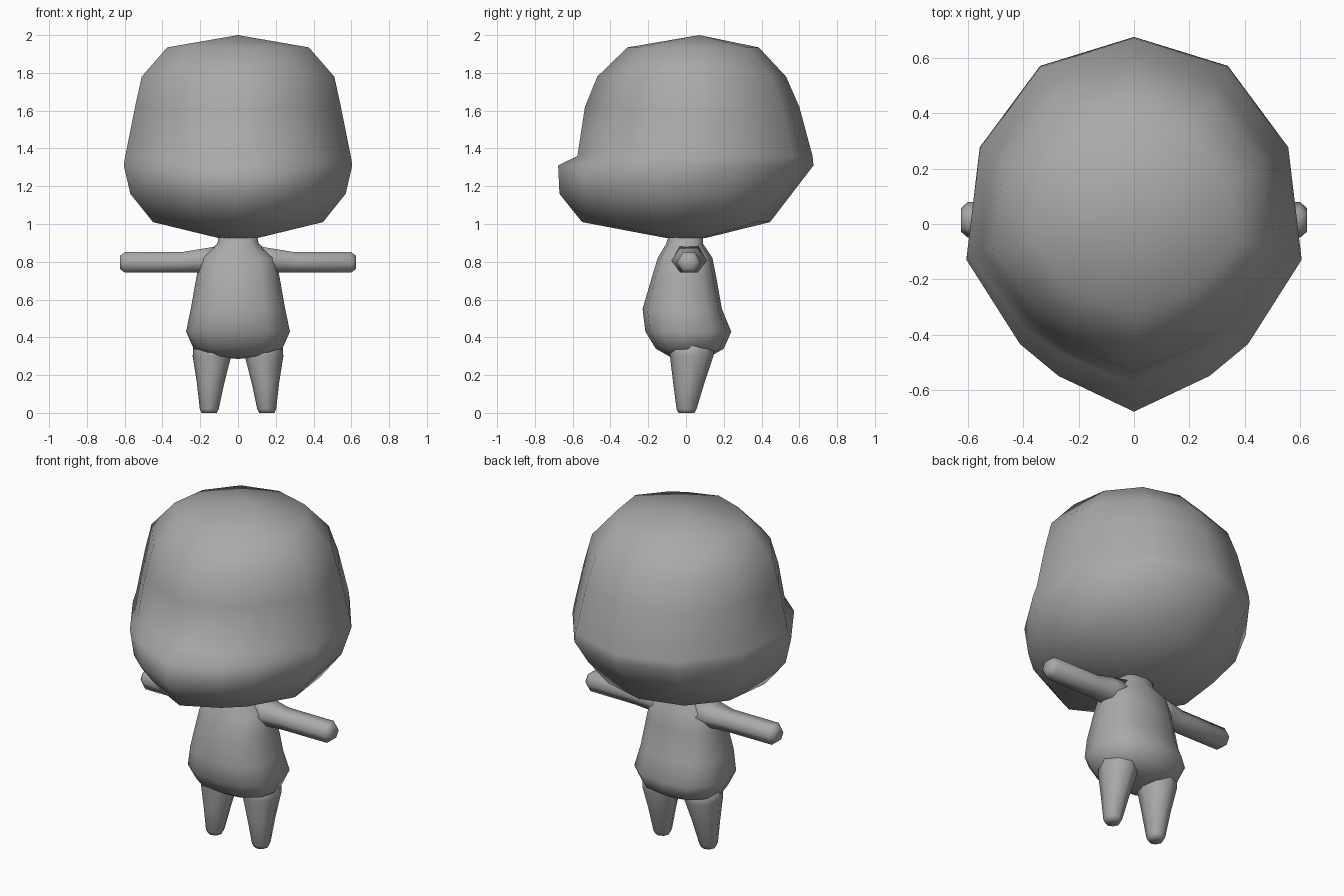
import bpy
import bmesh
from math import cos, sin, pi, copysign

cube = bpy.data.objects.get("Cube")
if cube:
    bpy.data.objects.remove(cube)

# One plain grey for the whole figure
grey = bpy.data.materials.new("plain_grey")
grey.use_nodes = True
colour = (0.4, 0.4, 0.4, 1)
grey.diffuse_color = colour
grey.node_tree.nodes["Principled BSDF"].inputs["Base Color"].default_value = colour


def loft(name, rings, start, end):
    """Skin a list of equal rings and close both ends with a fan to a point."""
    bm = bmesh.new()
    loops = [[bm.verts.new(p) for p in ring] for ring in rings]
    n = len(loops[0])
    for a, b in zip(loops, loops[1:]):
        for i in range(n):
            j = (i + 1) % n
            bm.faces.new((a[i], a[j], b[j], b[i]))
    for loop, tip in ((loops[0], start), (loops[-1], end)):
        t = bm.verts.new(tip)
        for i in range(n):
            bm.faces.new((loop[i], loop[(i + 1) % n], t))
    bmesh.ops.recalc_face_normals(bm, faces=bm.faces)
    mesh = bpy.data.meshes.new(name)
    bm.to_mesh(mesh)
    bm.free()
    mesh.materials.append(grey)
    mesh.shade_smooth()
    obj = bpy.data.objects.new(name, mesh)
    bpy.context.collection.objects.link(obj)
    return obj


def stretch(outline, z, half, front, back):
    """Fit a unit outline to a half width and to front and back depths."""
    return [(x * half, y * (back if y > 0 else -front), z) for x, y in outline]


def oval(n, power=1.0):
    """Unit outline; a power under one makes it boxier."""
    pts = [(cos(2 * pi * i / n), sin(2 * pi * i / n)) for i in range(n)]
    return [tuple(copysign(abs(c) ** power, c) if abs(c) > 1e-6 else 0 for c in p)
            for p in pts]


# Head: pointed front, widest just ahead of the middle
side = [(.45, -.81), (.68, -.64), (1, -.19), (.92, .41), (.56, .845)]
head_outline = [(0, -1)] + side + [(0, 1)] + [(-x, y) for x, y in reversed(side)]
head_rings = [  # height, half width, front, back
    (.925, .10, -.10, .10),
    (1.01, .45, -.55, .445),
    (1.16, .57, -.67, .56),
    (1.31, .605, -.677, .675),
    (1.36, .597, -.575, .67),
    (1.62, .545, -.535, .60),
    (1.78, .51, -.47, .53),
    (1.935, .375, -.31, .385),
]
loft("head", [stretch(head_outline, *r) for r in head_rings],
     (0, 0, .92), (0, .07, 2))

# Torso with neck, round belly and hips
torso_outline = oval(12, .8)
torso_rings = [
    (.30, .13, -.09, .13),
    (.34, .235, -.16, .20),
    (.43, .275, -.215, .24),
    (.55, .25, -.23, .19),
    (.72, .22, -.18, .16),
    (.82, .20, -.15, .14),
    (.895, .11, -.105, .09),
    (.94, .10, -.09, .09),
]
loft("torso", [stretch(torso_outline, *r) for r in torso_rings],
     (0, .02, .285), (0, 0, .94))

# Arms: hexagonal tubes that widen into the shoulders
hexagon = oval(6)
arm_rings = [  # distance out, depth radius, height radius, height
    (.10, .10, .085, .81),
    (.20, .09, .072, .805),
    (.30, .066, .062, .797),
    (.60, .064, .062, .797),
    (.625, .042, .040, .797),
]
# Legs: tapered tubes with small flat feet
leg_outline = oval(8)
leg_rings = [  # height, centre x, half width, centre y, half depth
    (.38, .135, .10, .03, .12),
    (.30, .138, .102, .03, .115),
    (.16, .145, .073, .015, .083),
    (.02, .152, .05, .003, .053),
    (0, .152, .04, .003, .042),
]
for sign, label in ((1, "left"), (-1, "right")):
    loft(label + "_arm",
         [[(sign * x, .015 + c * ry, z + s * rz) for c, s in hexagon]
          for x, ry, rz, z in arm_rings],
         (sign * .10, .015, .81), (sign * .625, .015, .797))
    loft(label + "_leg",
         [[(sign * (cx + c * rx), cy + s * ry, z) for c, s in leg_outline]
          for z, cx, rx, cy, ry in leg_rings],
         (sign * .135, .03, .38), (sign * .152, .003, 0))
